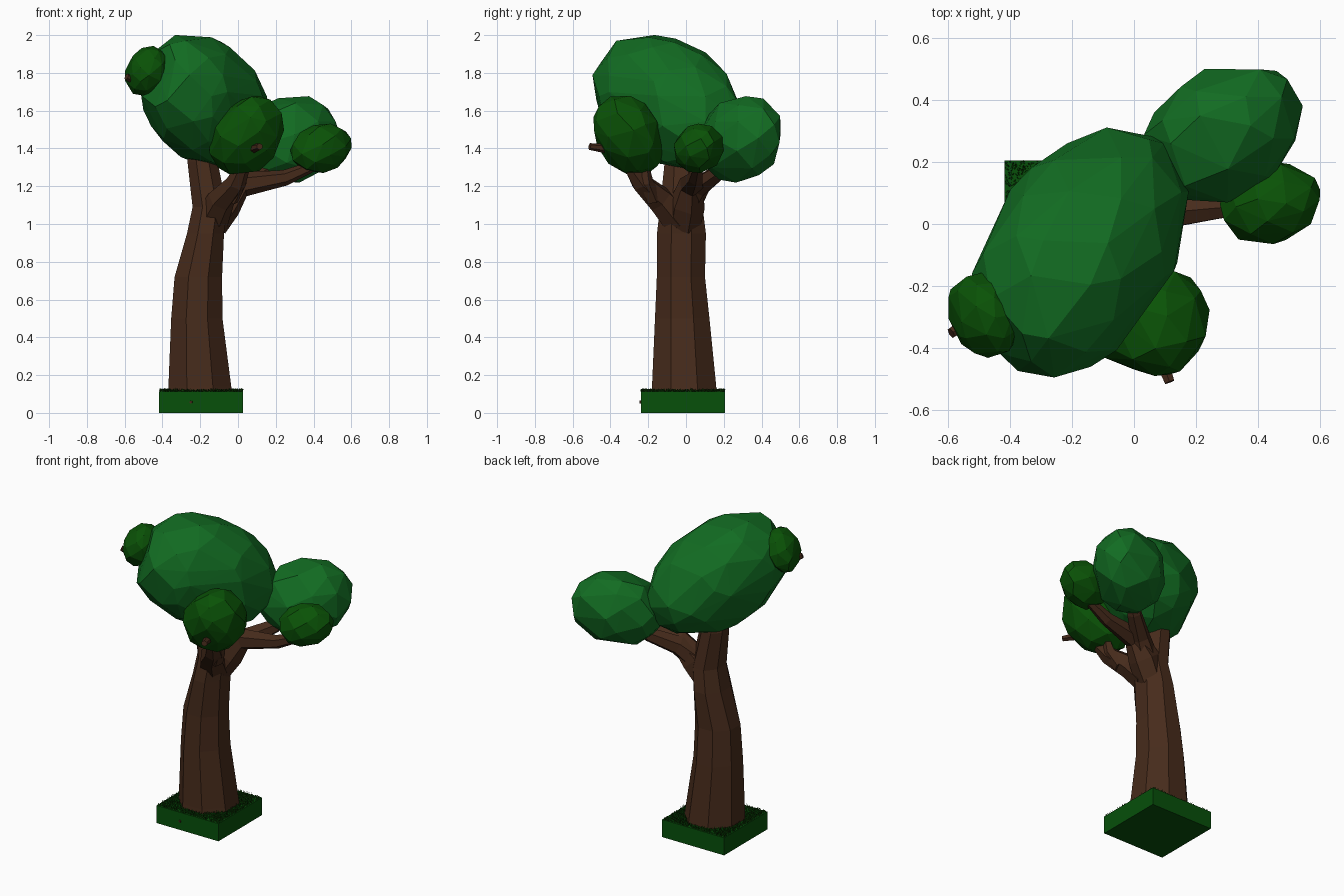
import bpy, bmesh, math, random
from mathutils import Vector, Matrix

if "Cube" in bpy.data.objects:
    bpy.data.objects.remove(bpy.data.objects["Cube"])

random.seed(4)


def material(name, rgb):
    m = bpy.data.materials.new(name)
    m.diffuse_color = (*rgb, 1)
    m.use_nodes = True
    m.node_tree.nodes["Principled BSDF"].inputs["Base Color"].default_value = m.diffuse_color
    return m


BARK = material("bark", (0.062, 0.024, 0.011))
LEAF = material("light_leaves", (0.006, 0.15, 0.016))
DARK_LEAF = material("dark_leaves", (0.003, 0.085, 0.002))
TURF = material("turf", (0.002, 0.08, 0.003))
BLADE = material("grass", (0.006, 0.06, 0.002))


def finish(name, bm, mat):
    mesh = bpy.data.meshes.new(name)
    bm.to_mesh(mesh)
    bm.free()
    mesh.materials.append(mat)
    ob = bpy.data.objects.new(name, mesh)
    bpy.context.collection.objects.link(ob)
    return ob


def crown(name, centre, half, shear, mat, n, blunt=None):
    """Faceted tilted ellipsoid: half extents plus xy, xz, yz tilt terms.
    blunt = (direction, limit) flattens one corner."""
    hx, hy, hz = half
    xy, xz, yz = shear
    a = hx
    b, d = xy / a, xz / a
    c = math.sqrt(hy * hy - b * b)
    e = (yz - b * d) / c
    f = math.sqrt(hz * hz - d * d - e * e)
    tilt = Matrix(((a, 0, 0), (b, c, 0), (d, e, f)))
    bm = bmesh.new()
    for i in range(n):
        z = 1 - (2 * i + 1) / n
        t = i * 2.39996 + random.uniform(-0.25, 0.25)
        z = max(-1, min(1, z + random.uniform(-0.04, 0.04)))
        r = math.sqrt(1 - z * z)
        p = tilt @ Vector((r * math.cos(t), r * math.sin(t), z)) * 1.03
        if blunt:
            axis = Vector(blunt[0]).normalized()
            p -= axis * max(0, p.dot(axis) - blunt[1]) * 0.9
        bm.verts.new(Vector(centre) + p)
    bmesh.ops.convex_hull(bm, input=bm.verts[:])
    bmesh.ops.recalc_face_normals(bm, faces=bm.faces[:])
    return finish(name, bm, mat)


def limb(name, sections, sides, level=False):
    """Lofted limb through (x, y, z, rx, ry) sections; level keeps rings flat."""
    bm = bmesh.new()
    pts = [Vector(s[:3]) for s in sections]
    rings = []
    for i, s in enumerate(sections):
        along = pts[min(i + 1, len(pts) - 1)] - pts[max(i - 1, 0)]
        rot = Matrix.Identity(3) if level else along.to_track_quat('Z', 'Y').to_matrix()
        ring = []
        for k in range(sides):
            t = 2 * math.pi * (k + 0.5) / sides
            ring.append(bm.verts.new(pts[i] + rot @ Vector(
                (s[3] * math.cos(t), s[-1] * math.sin(t), 0))))
        rings.append(ring)
    for lo, hi in zip(rings, rings[1:]):
        for k in range(sides):
            j = (k + 1) % sides
            bm.faces.new((lo[k], lo[j], hi[j], hi[k]))
    bm.faces.new(rings[0][::-1])
    bm.faces.new(rings[-1])
    bmesh.ops.recalc_face_normals(bm, faces=bm.faces[:])
    return finish(name, bm, BARK)


# Square turf block
bm = bmesh.new()
bmesh.ops.create_cube(bm, size=1, matrix=Matrix.Translation((-0.195, -0.017, 0.057))
                      @ Matrix.Diagonal((0.445, 0.445, 0.114, 1)))
finish("turf_block", bm, TURF)

# Short grass blades
bm = bmesh.new()
for _ in range(4000):
    x, y = random.uniform(-0.415, 0.025), random.uniform(-0.237, 0.203)
    t = random.uniform(0, math.tau)
    w = Vector((math.cos(t), math.sin(t), 0)) * 0.003
    p = Vector((x, y, 0.113))
    tip = p + Vector((random.uniform(-.008, .008), random.uniform(-.008, .008),
                      random.uniform(0.008, 0.018)))
    bm.faces.new([bm.verts.new(v) for v in (p - w, p + w, tip)])
finish("grass_blades", bm, BLADE)

# Trunk
limb("trunk", [
    (-0.200, -0.010, 0.10, 0.184, 0.188),
    (-0.202, -0.010, 0.14, 0.180, 0.184),
    (-0.218, -0.020, 0.50, 0.147, 0.156),
    (-0.210, -0.027, 0.72, 0.136, 0.138),
    (-0.172, -0.024, 0.95, 0.106, 0.140),
    (-0.150, -0.025, 1.09, 0.098, 0.122),
    (-0.188, -0.025, 1.33, 0.086, 0.095),
    (-0.200, -0.050, 1.50, 0.060, 0.060)], 8, level=True)

# Branches
limb("right_branch", [
    (-0.14, -0.01, 1.00, 0.09), (-0.07, 0.01, 1.11, 0.095), (0.02, 0.03, 1.21, 0.068),
    (0.25, 0.05, 1.245, 0.042), (0.48, 0.07, 1.34, 0.02)], 6)
limb("back_branch", [
    (-0.10, 0.00, 1.10, 0.08), (0.01, 0.07, 1.20, 0.06),
    (0.14, 0.17, 1.27, 0.045), (0.30, 0.30, 1.42, 0.015)], 6)
limb("front_branch", [
    (-0.14, -0.04, 1.02, 0.09), (-0.09, -0.14, 1.13, 0.075), (-0.01, -0.24, 1.22, 0.055),
    (0.03, -0.30, 1.31, 0.035), (0.07, -0.39, 1.395, 0.028), (0.115, -0.51, 1.41, 0.018)], 6)
limb("front_offshoot", [
    (-0.04, -0.17, 1.13, 0.045), (0.01, -0.21, 1.22, 0.038), (0.04, -0.22, 1.36, 0.01)], 5)
limb("left_branch", [
    (-0.19, -0.04, 1.40, 0.06), (-0.35, -0.20, 1.65, 0.04), (-0.59, -0.352, 1.78, 0.018)], 6)
limb("root_tip", [(-0.22, -0.10, 0.06, 0.02), (-0.25, -0.245, 0.057, 0.008)], 5)

# Leaf crowns
crown("main_crown", (-0.175, -0.095, 1.65), (0.345, 0.397, 0.352),
      (0.048, -0.030, -0.035), LEAF, 66, ((-0.78, -0.55, 0.3), 0.375))
crown("back_crown", (0.285, 0.29, 1.45), (0.255, 0.23, 0.23),
      (0.015, 0.004, 0.006), LEAF, 40)
crown("right_crown", (0.44, 0.067, 1.40), (0.16, 0.133, 0.13),
      (0.003, 0.003, 0.001), DARK_LEAF, 38)
crown("front_crown", (0.045, -0.30, 1.467), (0.197, 0.19, 0.213),
      (-0.003, 0.009, -0.009), DARK_LEAF, 40)
crown("left_crown", (-0.485, -0.295, 1.81), (0.116, 0.135, 0.13),
      (-0.003, 0.003, 0.0), DARK_LEAF, 42)
